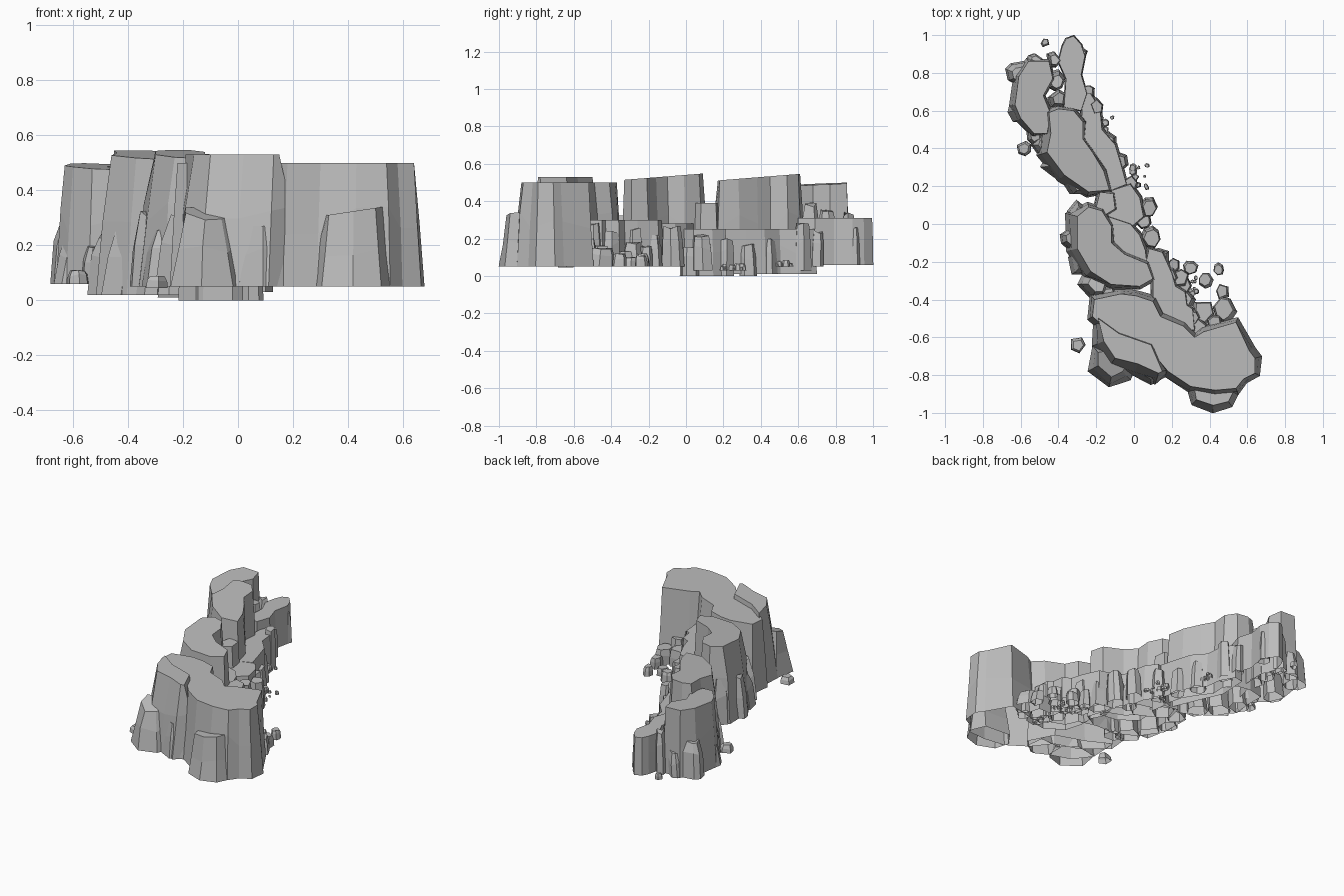
import bpy, bmesh, math, random
from mathutils import Vector

random.seed(7)
stone = bpy.data.materials.new("grey stone")
stone.diffuse_color = (0.5, 0.5, 0.5, 1)


def finish(bm, name):
    me = bpy.data.meshes.new(name)
    bm.to_mesh(me)
    bm.free()
    me.materials.append(stone)
    ob = bpy.data.objects.new(name, me)
    bpy.context.collection.objects.link(ob)


def loft(bm, rings):
    """Skin a stack of equal rings and cap the top; the base stays open."""
    vs = [[bm.verts.new(p) for p in r] for r in rings]
    n = len(vs[0])
    for a, b in zip(vs, vs[1:]):
        for i in range(n):
            j = (i + 1) % n
            bm.faces.new((a[i], a[j], b[j], b[i]))
    bm.faces.new(vs[-1])


def rock(name, pts, z0, z1, flare, slope=(0, 0), left=0.0):
    """Cliff block: top outline in hundredths, walls flaring down to an open base."""
    p = [Vector((x / 100, y / 100)) for x, y in pts]
    n = len(p)
    if sum(p[i].cross(p[(i + 1) % n]) for i in range(n)) < 0:
        p.reverse()
    c = sum(p, Vector((0, 0))) / n
    low, mid, top = [], [], []
    for i in range(n):
        t = (p[(i + 1) % n] - p[i - 1]).normalized()
        out = Vector((t.y, -t.x))
        f = flare * random.uniform(0.8, 1.2) + left * max(0, -out.x)
        q, m = p[i] + out * f, p[i] + out * f * random.uniform(0.45, 0.7)
        zt = z1 + slope[0] * (p[i].x - c.x) + slope[1] * (p[i].y - c.y)
        low.append((q.x, q.y, z0))
        mid.append((m.x, m.y, z0 + (zt - z0) * random.uniform(0.4, 0.65)))
        top.append((p[i].x, p[i].y, zt))
    bm = bmesh.new()
    loft(bm, [low, mid, top])
    finish(bm, name)


def chunks(name, items, lean=0.0, taper=0.66):
    """Group of small irregular boulders: (x, y, radius, base z, top z)."""
    bm = bmesh.new()
    for x, y, r, z0, z1 in items:
        n = random.choice((5, 6, 7))
        a0 = random.uniform(0, 6)
        rings = [[], [], []]
        tx, ty = (lean + random.uniform(-.15, .15)) * r, random.uniform(-.15, .15) * r
        sx, sy = random.uniform(.85, 1.1), random.uniform(.9, 1.2)
        for i in range(n):
            a = a0 + math.tau * (i + random.uniform(-.2, .2)) / n
            k = r * random.uniform(0.9, 1.1)
            for ring, s, h in zip(rings, (1, 0.92, taper), (0, 0.6, 1)):
                w = random.uniform(-.12, .12) if h == .6 else random.uniform(-.08, .02) * (h == 1)
                ring.append((x + tx * h + k * sx * s * math.cos(a),
                             y + ty * h + k * sy * s * math.sin(a), z0 + (z1 - z0) * (h + w)))
        loft(bm, rings)
    finish(bm, name)


# Large front cliff with its raised front ledge and foot rocks
rock("front_cliff", [(-21, -40), (-7, -37), (1, -38), (10, -41), (14, -49), (26, -54), (32, -60),
     (37, -57), (54, -52), (61, -67), (64, -71), (64, -79), (58, -82), (54, -87), (43, -88),
     (30, -86), (18, -78), (8, -66), (-8, -61), (-22, -49)], .05, .50, .035)
rock("front_ledge", [(-19, -50), (-8, -58), (9, -64), (15, -78), (13, -79), (2, -74), (-10, -71),
     (-16, -62)], .05, .53, .06)
rock("front_foot_left", [(-19, -68), (-19, -75), (-12, -81), (-6, -78), (-2, -72), (-8, -66)],
     .05, .315, .055, (-.1, .3))
rock("front_foot_middle", [(2, -72), (3, -79), (9, -82), (14, -79), (14, -72)], .05, .27, .035)
rock("front_foot_right", [(32, -87), (33, -93), (42, -96), (50, -94), (53, -88), (51, -82), (35, -82)],
     .05, .325, .04, (.15, 0))

# Middle curved cliff
rock("middle_cliff", [(-30, 4), (-24, 9), (-17, 7), (-12, -1), (-12, -10), (-5, -16), (7, -21),
     (10, -29), (3, -33), (-12, -32), (-23, -25), (-30, -13)], .05, .53, .02, (0, .08), .045)
rock("middle_shelf", [(-14, 4), (-2, 0), (3, -6), (6, -14), (7, -22), (-4, -20), (-14, -12)],
     .05, .28, .015)
rock("middle_right_ledge", [(8, -13), (15, -15), (20, -26), (22, -33), (27, -36), (28, -43), (31, -45),
     (32, -56), (24, -57), (13, -50), (10, -40), (10, -30), (6, -22)], .05, .30, .012)
rock("saddle_rock", [(-17, 16), (-8, 19), (-2, 21), (3, 14), (5, 4), (-2, -2), (-12, 3), (-19, 9)],
     0, .25, .015)
rock("saddle_peak", [(-18, 17), (-11, 16), (-10, 8), (-15, 5), (-20, 9)], 0, .39, .02)

# Upper curved cliff with its low right ledge
rock("upper_cliff", [(-45, 59), (-40, 61), (-32, 60), (-27, 54), (-27, 45), (-22, 38), (-16, 28),
     (-13, 18), (-24, 17), (-37, 26), (-46, 38), (-44, 48)], .02, .53, .02, (0, .08), .04)
rock("upper_right_ledge", [(-27, 69), (-23, 69), (-18, 61), (-17, 50), (-10, 42), (-7, 32), (-4, 21),
     (-14, 17), (-22, 36), (-28, 50)], .01, .25, .012)

# Rear cliffs
rock("rear_cliff", [(-61, 78), (-56, 86), (-45, 86), (-43, 77), (-48, 68), (-44, 58), (-46, 48),
     (-53, 48), (-60, 56), (-63, 63)], .06, .488, .015, (-.04, .05), .018)
rock("rear_low_cliff", [(-38, 94), (-36, 98), (-32, 99.5), (-28, 95), (-26, 89), (-28, 79), (-25, 69),
     (-28, 60), (-37, 62), (-36, 77), (-40, 86)], .06, .31, .006)

# Buttress rocks along the left foot, leaning into the cliffs
chunks("left_buttresses", [
    (-.335, -.08, .065, .05, .32), (-.30, -.21, .07, .05, .27), (-.22, -.32, .075, .05, .32),
    (-.30, .05, .065, .05, .34), (-.15, -.38, .06, .05, .25), (-.42, .31, .07, .02, .28),
    (-.48, .42, .06, .02, .24), (-.32, .22, .07, .02, .33), (-.615, .80, .065, .06, .30),
    (-.61, .60, .06, .06, .25), (-.53, .48, .05, .06, .20), (-.53, .86, .05, .06, .22),
    (-.43, .87, .055, .06, .34), (-.42, .76, .055, .06, .36), (-.41, .66, .055, .06, .39)],
    lean=.3, taper=.6)

# Boulders and rubble along the right foot
chunks("right_boulders", [
    (.09, -.07, .062, .05, .27), (.08, .09, .05, .03, .22), (.05, .02, .05, 0, .16),
    (.14, -.18, .06, .05, .22), (.24, -.29, .055, .05, .18), (.27, -.41, .06, .05, .24),
    (.36, -.47, .065, .05, .17), (.48, -.46, .065, .05, .15), (.47, -.36, .045, .05, .12),
    (.38, -.30, .038, .05, .10), (.30, -.23, .042, .05, .12), (.45, -.24, .034, .05, .11),
    (.33, -.54, .055, .05, .24), (.43, -.53, .05, .05, .2), (.21, -.22, .04, .05, .16),
    (.27, -.33, .04, .05, .13), (.19, -.27, .05, .05, .26), (.30, -.49, .05, .05, .28),
    (-.20, .62, .045, .03, .28), (-.14, .44, .05, .01, .2), (-.07, .33, .045, 0, .17),
    (-.02, .21, .045, 0, .2), (-.24, .70, .04, .05, .24), (-.28, .90, .04, .06, .26)], taper=.75)
rubble = []
for cx, cy, z in ((-.15, .52, .05), (.03, .25, .03), (.30, -.33, .06)):
    for _ in range(11):
        r = random.uniform(.008, .024)
        x, y = cx + random.uniform(-.04, .04), cy + random.uniform(-.06, .06)
        rubble.append((x, y, r, z, z + 1.6 * r))
chunks("rubble", rubble)

# Loose boulders lying away from the cliff
chunks("loose_boulders", [(-.30, -.64, .047, .045, .09), (-.58, .40, .043, .06, .11),
                          (-.47, .96, .025, .06, .10)])
